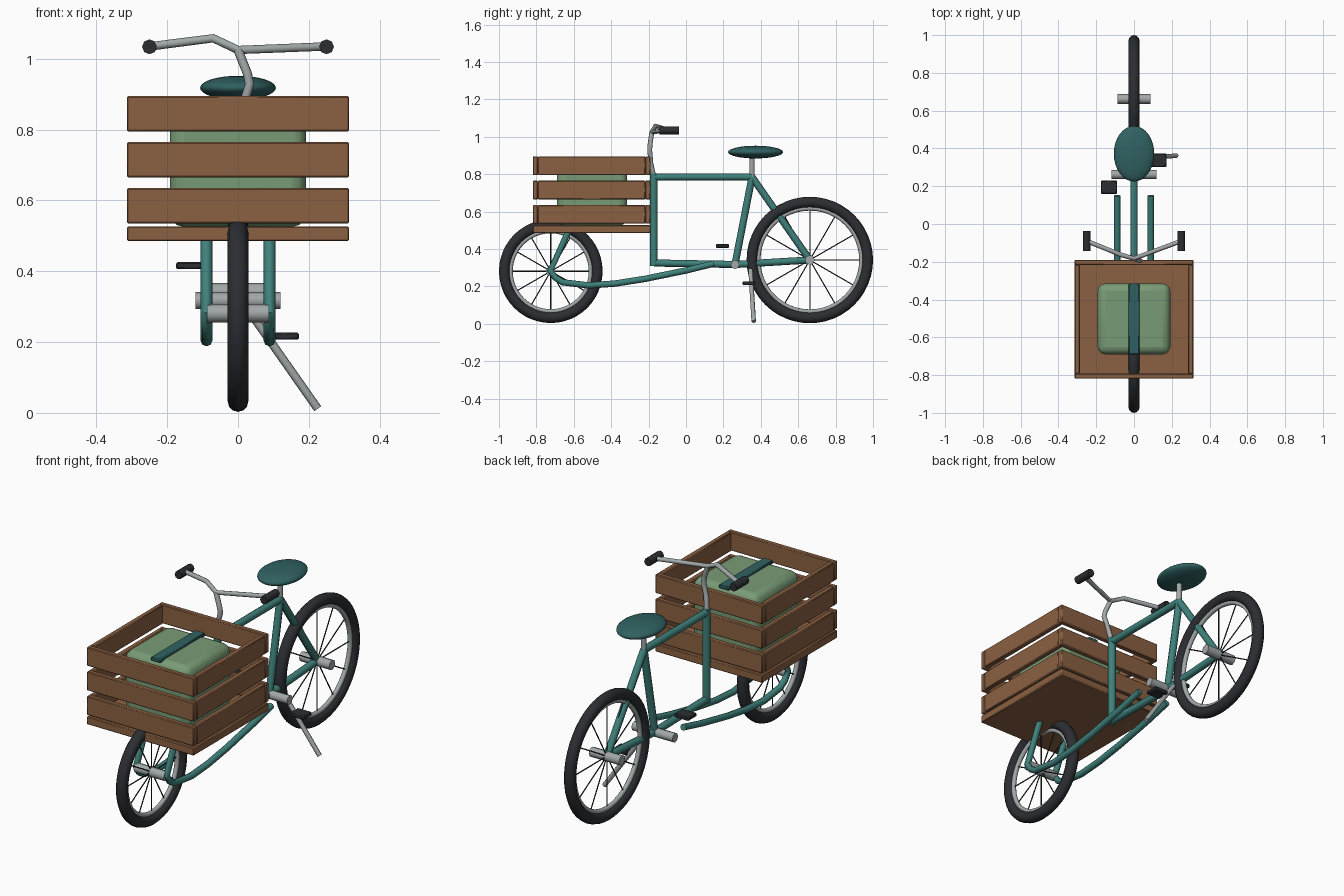
import bpy
from math import pi, sin, cos

if "Cube" in bpy.data.objects:
    bpy.data.objects.remove(bpy.data.objects["Cube"])


def material(name, rgb):
    m = bpy.data.materials.new(name)
    m.diffuse_color = (*rgb, 1)
    m.use_nodes = True
    m.node_tree.nodes["Principled BSDF"].inputs["Base Color"].default_value = m.diffuse_color
    return m


TEAL = material("teal paint", (0.05, 0.22, 0.20))
DARK_TEAL = material("dark teal", (0.03, 0.12, 0.12))
RUBBER = material("rubber", (0.025, 0.027, 0.032))
STEEL = material("steel", (0.36, 0.39, 0.39))
WOOD = material("wood", (0.26, 0.12, 0.055))
GREEN = material("green cloth", (0.19, 0.33, 0.18))


def finish(name, mat, angle=35):
    o = bpy.context.object
    o.name = name
    o.data.materials.clear()
    o.data.materials.append(mat)
    bpy.ops.object.shade_smooth_by_angle(angle=angle * pi / 180)
    return o


def tube(name, paths, r, mat):
    """Round, capped bar along one or more point paths."""
    cu = bpy.data.curves.new(name, 'CURVE')
    cu.dimensions = '3D'
    cu.bevel_depth = r
    cu.bevel_resolution = 2
    cu.use_fill_caps = True
    for pts in paths:
        s = cu.splines.new('POLY')
        s.points.add(len(pts) - 1)
        for p, c in zip(s.points, pts):
            p.co = (*c, 1)
    o = bpy.data.objects.new(name, cu)
    bpy.context.collection.objects.link(o)
    bpy.ops.object.select_all(action='DESELECT')
    o.select_set(True)
    bpy.context.view_layer.objects.active = o
    bpy.ops.object.convert(target='MESH')
    return finish(name, mat, 50)


def box(name, lo, hi, mat, bevel=0.004, segments=1):
    bpy.ops.mesh.primitive_cube_add(size=1, location=[(a + b) / 2 for a, b in zip(lo, hi)])
    o = bpy.context.object
    o.scale = [b - a for a, b in zip(lo, hi)]
    bpy.ops.object.transform_apply(location=False, rotation=False)
    b = o.modifiers.new("bevel", 'BEVEL')
    b.width, b.segments = bevel, segments
    return finish(name, mat)


def torus(name, y, z, major, minor, mat):
    bpy.ops.mesh.primitive_torus_add(location=(0, y, z), rotation=(0, pi / 2, 0), major_radius=major,
                                     minor_radius=minor, major_segments=48, minor_segments=12)
    finish(name, mat, 60)


# Wheels: tyre, rim, spokes, hub
def wheel(name, y, z, r):
    torus(name + "_tyre", y, z, r - 0.029, 0.029, RUBBER)
    torus(name + "_rim", y, z, r - 0.062, 0.012, STEEL)
    spokes = []
    for i in range(12):
        a = i * pi / 6
        spokes.append([(0, y, z), (0, y + (r - 0.06) * cos(a), z + (r - 0.06) * sin(a))])
    tube(name + "_spokes", spokes, 0.003, RUBBER)
    tube(name + "_hub", [[(-0.088, y, z), (0.088, y, z)]], 0.026, STEEL)


wheel("front_wheel", -0.723, 0.281, 0.277)
wheel("rear_wheel", 0.662, 0.341, 0.338)

# Main frame
HEAD, FOOT = (0, -0.172, 0.785), (0, -0.172, 0.325)
SEAT, CRANK, AXLE = (0, 0.353, 0.785), (0, 0.262, 0.317), (0, 0.662, 0.341)
tube("head_tube", [[(0, -0.172, 0.803), (0, -0.172, 0.31)]], 0.02, TEAL)
for name, a, b in (("top_tube", HEAD, SEAT), ("lower_tube", FOOT, CRANK), ("seat_tube", SEAT, CRANK),
                   ("seat_stay", SEAT, AXLE), ("chain_stay", CRANK, AXLE)):
    tube(name, [[a, b]], 0.019, TEAL)
tube("bottom_bracket", [[(-0.12, 0.262, 0.317), (0.12, 0.262, 0.317)]], 0.024, STEEL)

# Twin cargo rails that sweep under the crate and hold the front hub
SIDE = [(-0.61, 0.535), (-0.725, 0.285), (-0.70, 0.247), (-0.66, 0.222), (-0.52, 0.205),
        (-0.38, 0.215), (-0.22, 0.24), (0.0, 0.285), (0.15, 0.322)]
tube("cargo_rails", [[(s * 0.089, y, z) for y, z in SIDE] for s in (-1, 1)], 0.017, TEAL)

# Steering: bent stem, bars and grips
CLAMP = (0, -0.183, 1.025)
tube("stem", [[HEAD, (0.012, -0.188, 0.86), (0.033, -0.194, 0.93), (0.026, -0.192, 0.96), CLAMP]], 0.013, STEEL)
tube("handlebar", [[(-0.25, -0.09, 1.035), (-0.07, -0.163, 1.058), CLAMP, (0.25, -0.09, 1.035)]], 0.012, STEEL)
for s, side in ((-1, "left"), (1, "right")):
    tube(side + "_grip", [[(s * 0.25, -0.143, 1.034), (s * 0.25, -0.037, 1.034)]], 0.021, RUBBER)

# Saddle and post
tube("seat_post", [[SEAT, (0, 0.353, 0.91)]], 0.014, STEEL)
bpy.ops.mesh.primitive_uv_sphere_add(segments=32, ring_count=16, radius=1, location=(0, 0.372, 0.918))
bpy.context.object.scale = (0.107, 0.147, 0.034)
bpy.ops.object.transform_apply(location=False, rotation=False)
finish("saddle", DARK_TEAL, 80)

# Pedals and kickstand
box("left_pedal", (-0.175, 0.16, 0.406), (-0.09, 0.23, 0.426), RUBBER)
box("right_pedal", (0.09, 0.302, 0.207), (0.172, 0.372, 0.227), RUBBER)
tube("kickstand", [[(0.03, 0.345, 0.29), (0.225, 0.362, 0.012)]], 0.012, STEEL)

# Wooden crate: floor plus three rows of boards
X, Y0, Y1, T = 0.314, -0.819, -0.19, 0.027
box("crate_floor", (-X, Y0, 0.485), (X, Y1, 0.527), WOOD)
for i in range(3):
    z0 = 0.535 + i * 0.13
    z1 = z0 + 0.1
    box(f"crate_front_board_{i}", (-X, Y0, z0), (X, Y0 + T, z1), WOOD)
    box(f"crate_back_board_{i}", (-X, Y1 - T, z0), (X, Y1, z1), WOOD)
    box(f"crate_left_board_{i}", (-X, Y0 + T, z0), (T - X, Y1 - T, z1), WOOD)
    box(f"crate_right_board_{i}", (X - T, Y0 + T, z0), (X, Y1 - T, z1), WOOD)

# Soft bag with a strap over the top
box("cargo_bag", (-0.192, -0.69, 0.525), (0.192, -0.315, 0.86), GREEN, 0.04, 3)
box("bag_strap", (-0.029, -0.69, 0.85), (0.029, -0.315, 0.87), DARK_TEAL)
